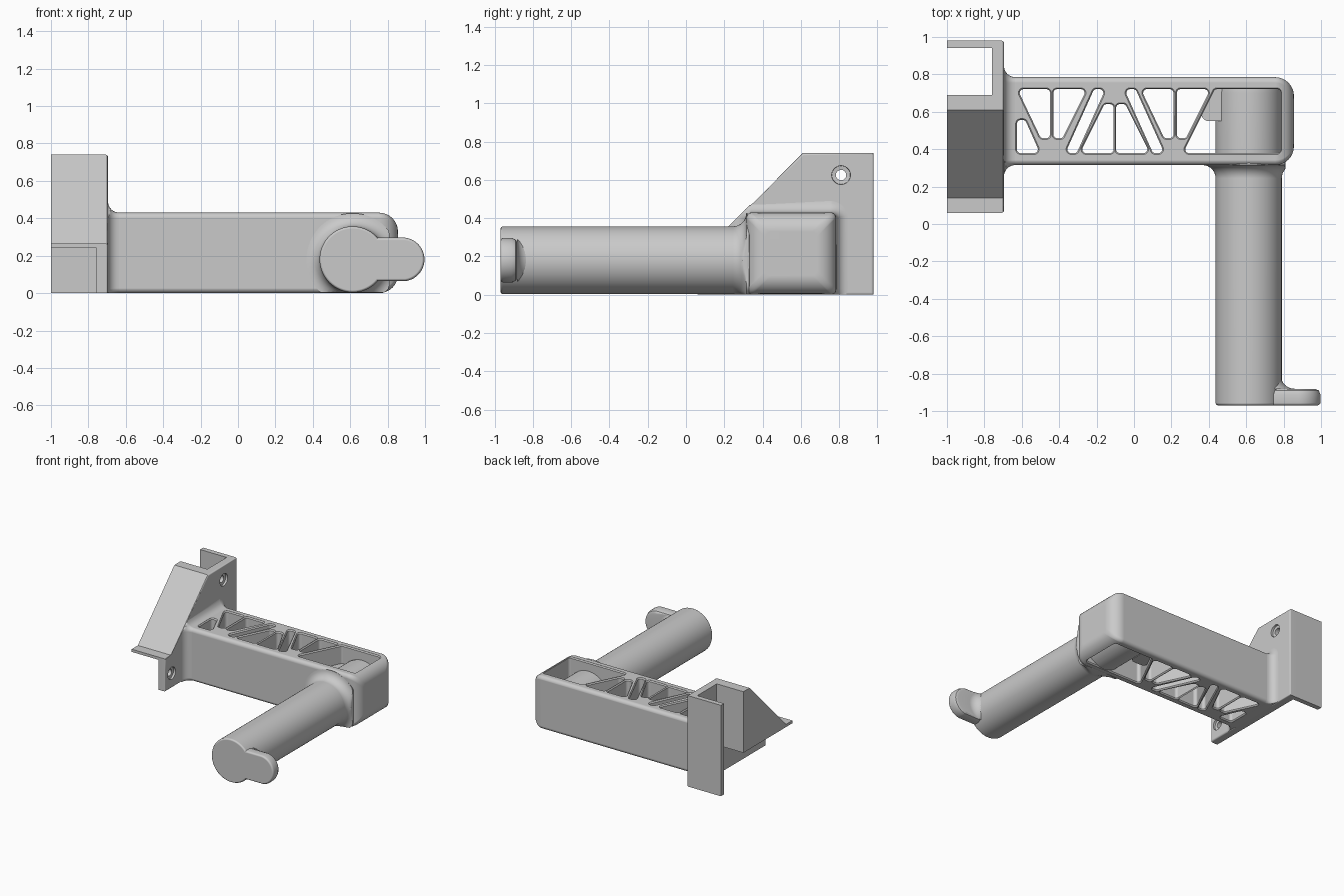
import bpy, bmesh
from math import sin, cos, pi, radians
from mathutils import Vector

if "Cube" in bpy.data.objects:
    bpy.data.objects.remove(bpy.data.objects["Cube"])

grey = bpy.data.materials.new("plain grey")
grey.use_nodes = True
COLOUR = (0.59, 0.59, 0.59, 1)
grey.diffuse_color = COLOUR
grey.node_tree.nodes["Principled BSDF"].inputs["Base Color"].default_value = COLOUR


def make_object(name, bm):
    bmesh.ops.recalc_face_normals(bm, faces=bm.faces)
    mesh = bpy.data.meshes.new(name)
    bm.to_mesh(mesh)
    bm.free()
    mesh.materials.append(grey)
    obj = bpy.data.objects.new(name, mesh)
    bpy.context.collection.objects.link(obj)
    return obj


def activate(obj):
    bpy.ops.object.select_all(action='DESELECT')
    obj.select_set(True)
    bpy.context.view_layer.objects.active = obj


def finish(obj, angle=35):
    activate(obj)
    bpy.ops.object.shade_smooth_by_angle(angle=radians(angle))
    mod = obj.modifiers.new("weighted", 'WEIGHTED_NORMAL')
    mod.keep_sharp = True


def rounded(centres, r, n=48):
    """Outline of a convex shape: circles of radius r around the centres."""
    ring = []
    for i in range(n):
        d = Vector((cos(2 * pi * i / n), sin(2 * pi * i / n)))
        ring.append(max((Vector(c) for c in centres), key=lambda c: c.dot(d)) + r * d)
    return ring


def place(ring, axis, h):
    """Put a 2D ring at height h along an axis."""
    order = {'X': lambda p: (h, p[0], p[1]),
             'Y': lambda p: (p[0], h, p[1]),
             'Z': lambda p: (p[0], p[1], h)}[axis]
    return [Vector(order(p)) for p in ring]


def loft(rings):
    bm = bmesh.new()
    loops = [[bm.verts.new(p) for p in ring] for ring in rings]
    n = len(loops[0])
    for a, b in zip(loops, loops[1:]):
        for i in range(n):
            bm.faces.new((a[i], a[(i + 1) % n], b[(i + 1) % n], b[i]))
    bm.faces.new(loops[0][::-1])
    bm.faces.new(loops[-1])
    return bm


def prism(name, outline, axis, lo, hi):
    return make_object(name, loft([place(outline, axis, lo), place(outline, axis, hi)]))


def cut(obj, bm):
    cutter = make_object("cutter", bm)
    cutter.hide_render = True
    mod = obj.modifiers.new("cut", 'BOOLEAN')
    mod.operation = 'DIFFERENCE'
    mod.solver = 'EXACT'
    mod.object = cutter
    activate(obj)
    bpy.ops.object.modifier_apply(modifier=mod.name)
    bpy.data.objects.remove(cutter)


QUARTER = [pi / 2 * i / 8 for i in range(9)]

# Mounting bracket: side plate, with a softened outer face
SIDE = [(0.06, 0), (0.98, 0), (0.98, 0.74), (0.61, 0.74), (0.14, 0.265), (0.06, 0.265)]
bm = loft([place(SIDE, 'X', -0.76), place(SIDE, 'X', -0.695)])
outer = [e for e in bm.edges if all(v.co.x > -0.7 for v in e.verts)]
bmesh.ops.bevel(bm, geom=outer, offset=0.012, segments=3, profile=0.5, affect='EDGES')
side_plate = make_object("bracket_side_plate", bm)

# Counterbored screw holes
for centre in ((0.81, 0.625), (0.14, 0.12)):
    cut(side_plate, loft([place(rounded([centre], r), 'X', x) for x, r in
                          ((-0.8, 0.027), (-0.715, 0.027), (-0.712, 0.048), (-0.68, 0.05))]))
finish(side_plate)

# Bracket back wall and sloping front wedge
BACK = [(0.94, 0), (0.98, 0), (0.98, 0.74), (0.94, 0.74)]
finish(prism("bracket_back_wall", BACK, 'X', -1, -0.76))
WEDGE = [(0.06, 0.243), (0.69, 0.243), (0.69, 0.74), (0.61, 0.74), (0.14, 0.265), (0.06, 0.265)]
finish(prism("bracket_wedge", WEDGE, 'X', -1, -0.76))


# Arm: soft-edged bar with a rounded free end
def arm_section(x, grow):
    lo, hi = 0.345 - min(grow, 0), 0.755 + min(grow, 0)
    bottom, top = 0.03 - min(grow, 0), 0.40 + min(grow, 0)
    ring = rounded([(lo, bottom), (hi, bottom), (hi, top), (lo, top)], 0.03 + max(grow, 0))
    return place([(y, min(max(z, 0), y + 0.135)) for y, z in ring], 'X', x)


arm = make_object("arm", loft(
    [arm_section(-0.71, 0)]
    + [arm_section(0.755 + 0.1 * sin(a), 0.1 * (cos(a) - 1)) for a in QUARTER]))

# Truss openings, given by the centres of their rounded corners
HI, LO = 0.70, 0.40
OPENINGS = [
    [(-0.605, LO), (-0.535, LO), (-0.595, 0.535), (-0.605, 0.535)],
    [(-0.59, HI), (-0.47, HI), (-0.47, 0.48), (-0.485, 0.48)],
    [(-0.41, HI), (-0.285, HI), (-0.395, 0.48), (-0.41, 0.48)],
    [(-0.20, HI), (-0.185, HI), (-0.32, LO), (-0.335, LO)],
    [(-0.255, LO), (-0.13, LO), (-0.13, 0.62), (-0.145, 0.62)],
    [(-0.075, LO), (0.05, LO), (-0.06, 0.62), (-0.075, 0.62)],
    [(-0.02, HI), (-0.005, HI), (0.13, LO), (0.115, LO)],
    [(0.07, HI), (0.19, HI), (0.19, 0.48), (0.175, 0.48)],
    [(0.25, HI), (0.375, HI), (0.265, 0.48), (0.25, 0.48)],
    [(0.295, LO), (0.765, LO), (0.765, HI), (0.445, HI)],
]
for corners in OPENINGS:
    cut(arm, loft([place(rounded(corners, r), 'Z', z) for z, r in
                   ((-0.02, 0.028), (0.001, 0.028), (0.01, 0.021),
                    (0.42, 0.021), (0.429, 0.028), (0.45, 0.028))]))
finish(arm)

# Flared root where the arm meets the bracket
finish(make_object("arm_root", loft(
    [arm_section(-0.695 + 0.06 * (1 - cos(a)), 0.06 * (1 - sin(a))) for a in QUARTER])))

# Handle: round bar that flares into the arm and ends inside its pocket
AXIS = (0.613, 0.18)
profile = [(-0.97, 0.164), (-0.966, 0.172), (-0.957, 0.177)]
profile += [(0.245 + 0.07 * sin(a), 0.177 + 0.07 * (1 - cos(a))) for a in QUARTER]
profile += [(0.33, 0.24), (0.36, 0.177), (0.70, 0.177), (0.74, 0.17)]
rings = []
for y, r in profile:
    ring = [(min(x, 0.81), max(z, 0.002)) for x, z in rounded([AXIS], r, 64)]
    rings.append(place(ring, 'Y', y))
finish(make_object("handle", loft(rings)))

# Web joining the handle to the pocket wall
WEB = rounded([(0.40, 0.59), (0.46, 0.59), (0.46, 0.70), (0.455, 0.70)], 0.04)
finish(prism("handle_web", WEB, 'Z', 0.04, 0.28))

# Thumb tab at the handle end, blending back into the handle: (y, radius, reach)
tab = [(-0.97, 0.103, 0.983), (-0.966, 0.111, 0.991), (-0.957, 0.117, 0.997),
       (-0.912, 0.117, 0.997), (-0.89, 0.108, 0.988), (-0.882, 0.095, 0.97)]
tab += [(-0.81 - 0.071 * cos(a), 0.112, 0.86 - 0.075 * sin(a)) for a in QUARTER]
finish(make_object("thumb_tab", loft(
    [place(rounded([(0.64, 0.18), (reach - r, 0.18)], r), 'Y', y) for y, r, reach in tab])))
